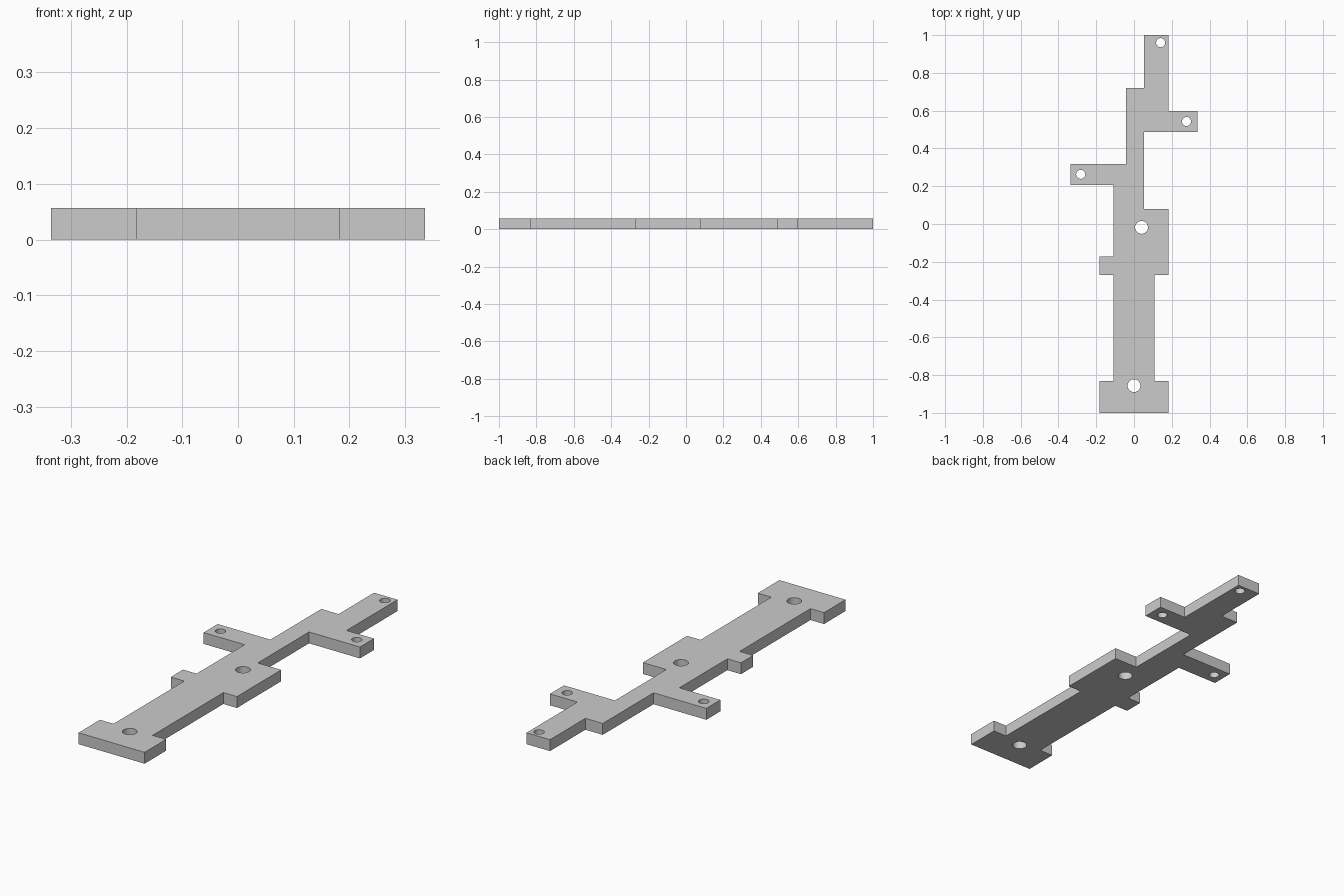
import bpy, bmesh, math

cube = bpy.data.objects.get("Cube")
if cube:
    bpy.data.objects.remove(cube, do_unlink=True)

THICK = 0.057
BASE, BODY, ARM = 0.183, 0.108, 0.335   # half widths
NECK_L, NECK_R = -0.043, 0.053          # offset upper neck

grey = bpy.data.materials.new("plain grey")
grey.use_nodes = True
colour = (0.6, 0.6, 0.6, 1)
grey.diffuse_color = colour
grey.node_tree.nodes["Principled BSDF"].inputs["Base Color"].default_value = colour

# Plate outline, counter-clockwise from the front left foot
outline = [
    (-BASE, -1), (BASE, -1), (BASE, -0.83), (BODY, -0.83),
    (BODY, -0.27), (BASE, -0.27), (BASE, 0.08), (NECK_R, 0.08),
    (NECK_R, 0.486), (ARM, 0.486), (ARM, 0.597), (BASE, 0.597),
    (BASE, 1), (NECK_R, 1), (NECK_R, 0.72), (NECK_L, 0.72),
    (NECK_L, 0.318), (-ARM, 0.318), (-ARM, 0.207), (-BODY, 0.207),
    (-BODY, -0.173), (-BASE, -0.173), (-BASE, -0.27), (-BODY, -0.27),
    (-BODY, -0.83), (-BASE, -0.83),
]

# Screw holes: centre x, centre y, radius
holes = [
    (0, -0.856, 0.034), (0.04, -0.018, 0.034),
    (-0.282, 0.263, 0.024), (0.278, 0.543, 0.024), (0.141, 0.96, 0.024),
]


def circle(cx, cy, r, n=32):
    steps = [math.tau * i / n for i in range(n)]
    return [(cx + r * math.cos(a), cy + r * math.sin(a)) for a in steps]


bm = bmesh.new()


def add_loop(points):
    verts = [bm.verts.new((x, y, 0)) for x, y in points]
    return [bm.edges.new((v, verts[i - 1])) for i, v in enumerate(verts)]


# Fill the flat plate around its holes, then raise it to full thickness
edges = add_loop(outline)
for hole in holes:
    edges += add_loop(circle(*hole))
bmesh.ops.triangle_fill(bm, edges=edges, use_beauty=True, use_dissolve=False)
raised = bmesh.ops.extrude_face_region(bm, geom=bm.faces[:], use_keep_orig=True)
top = [g for g in raised["geom"] if isinstance(g, bmesh.types.BMVert)]
bmesh.ops.translate(bm, vec=(0, 0, THICK), verts=top)
bmesh.ops.recalc_face_normals(bm, faces=bm.faces[:])

mesh = bpy.data.meshes.new("bracket_plate")
bm.to_mesh(mesh)
bm.free()
mesh.materials.append(grey)
plate = bpy.data.objects.new("bracket_plate", mesh)
bpy.context.collection.objects.link(plate)

# Smooth hole walls, crisp plate edges
bpy.context.view_layer.objects.active = plate
plate.select_set(True)
bpy.ops.object.shade_smooth_by_angle(angle=math.radians(30))
